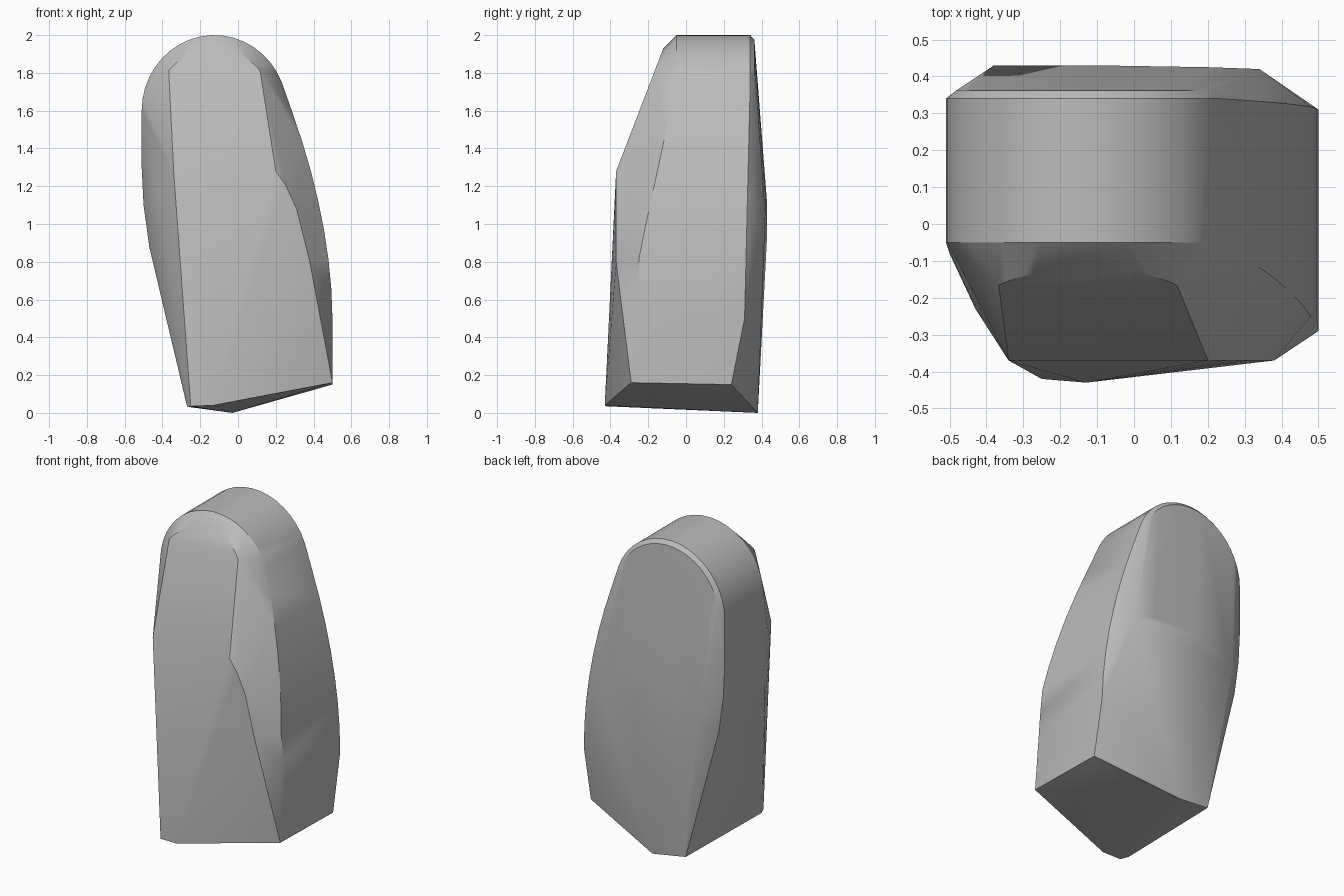
import bpy
import bmesh
from math import sin, cos, radians

cube = bpy.data.objects.get("Cube")
if cube:
    bpy.data.objects.remove(cube, do_unlink=True)


def lerp(start, end, t):
    return start + (end - start) * t


def arch_point(degrees, scale=1.0):
    """Point on the rounded top, as x and z."""
    angle = radians(degrees)
    return -0.125 + 0.385 * scale * cos(angle), 1.6 + 0.4 * scale * sin(angle)


points = []

# Rounded top, with a front rim and a back rim
arch_steps = 18
for i in range(arch_steps + 1):
    x, z = arch_point(lerp(22, 180, i / arch_steps))
    points += [(x, -0.05, z), (x, 0.34, z)]

# Sloping front face and softly bevelled back, just inside the rims
for i in range(arch_steps + 1):
    x, z = arch_point(lerp(40, 140, i / arch_steps), 0.82)
    points.append((x, lerp(-0.37, -0.12, (z - 1.28) / 0.65), z))
    x, z = arch_point(lerp(22, 170, i / arch_steps), 0.94)
    points.append((x, 0.362, z))

# Curved flank that sweeps outward towards the base
flank_steps = 8
for i in range(1, flank_steps + 1):
    t = i / flank_steps
    z = lerp(1.75, 0.5, t)
    x = 0.5 - 0.273 * (1 - t) ** 1.85
    points += [(x, lerp(-0.05, -0.25, min(1, t * 1.35)), z),
               (x, lerp(0.34, 0.31, t), z)]

# Opposite flank, nearly upright and then tapering inward
for x, z, front in ((-0.51, 1.3, -0.05), (-0.5, 1.1, -0.08), (-0.47, 0.88, -0.12)):
    points += [(x, front, z), (x, 0.34, z)]

# Front face corners
points += [(-0.34, -0.37, 1.27), (-0.43, -0.23, 1.2), (0.2, -0.37, 1.28),
           (0.25, -0.37, 1.21), (0.31, -0.37, 1.08), (0.38, -0.37, 0.8)]

# Bulge across the back
points += [(-0.38, 0.43, 0.95), (-0.1, 0.43, 1.1), (0.2, 0.425, 1.1), (0.34, 0.42, 1.05)]

# Tilted base
points += [(0.5, 0.24, 0.15), (0.5, -0.29, 0.16), (-0.13, -0.43, 0.04),
           (-0.25, -0.42, 0.035), (-0.27, -0.37, 0.035),
           (-0.25, 0.36, 0.03), (-0.03, 0.38, 0.0)]

# Wrap the points in one solid
bm = bmesh.new()
for point in points:
    bm.verts.new(point)
hull = bmesh.ops.convex_hull(bm, input=bm.verts)
inside = [v for v in bm.verts if not v.link_faces]
bmesh.ops.delete(bm, geom=inside, context='VERTS')
bmesh.ops.dissolve_limit(bm, angle_limit=radians(1), verts=bm.verts, edges=bm.edges)
bmesh.ops.recalc_face_normals(bm, faces=bm.faces)

mesh = bpy.data.meshes.new("standing_stone")
bm.to_mesh(mesh)
bm.free()
stone = bpy.data.objects.new("standing_stone", mesh)
bpy.context.collection.objects.link(stone)

# Plain grey stone
grey = bpy.data.materials.new("stone_grey")
grey.use_nodes = True
colour = (0.5, 0.5, 0.5, 1)
grey.diffuse_color = colour
grey.node_tree.nodes["Principled BSDF"].inputs["Base Color"].default_value = colour
mesh.materials.append(grey)

# Soft shading with crisp corners
bpy.ops.object.select_all(action='DESELECT')
stone.select_set(True)
bpy.context.view_layer.objects.active = stone
bpy.ops.object.shade_smooth_by_angle(angle=radians(30))
